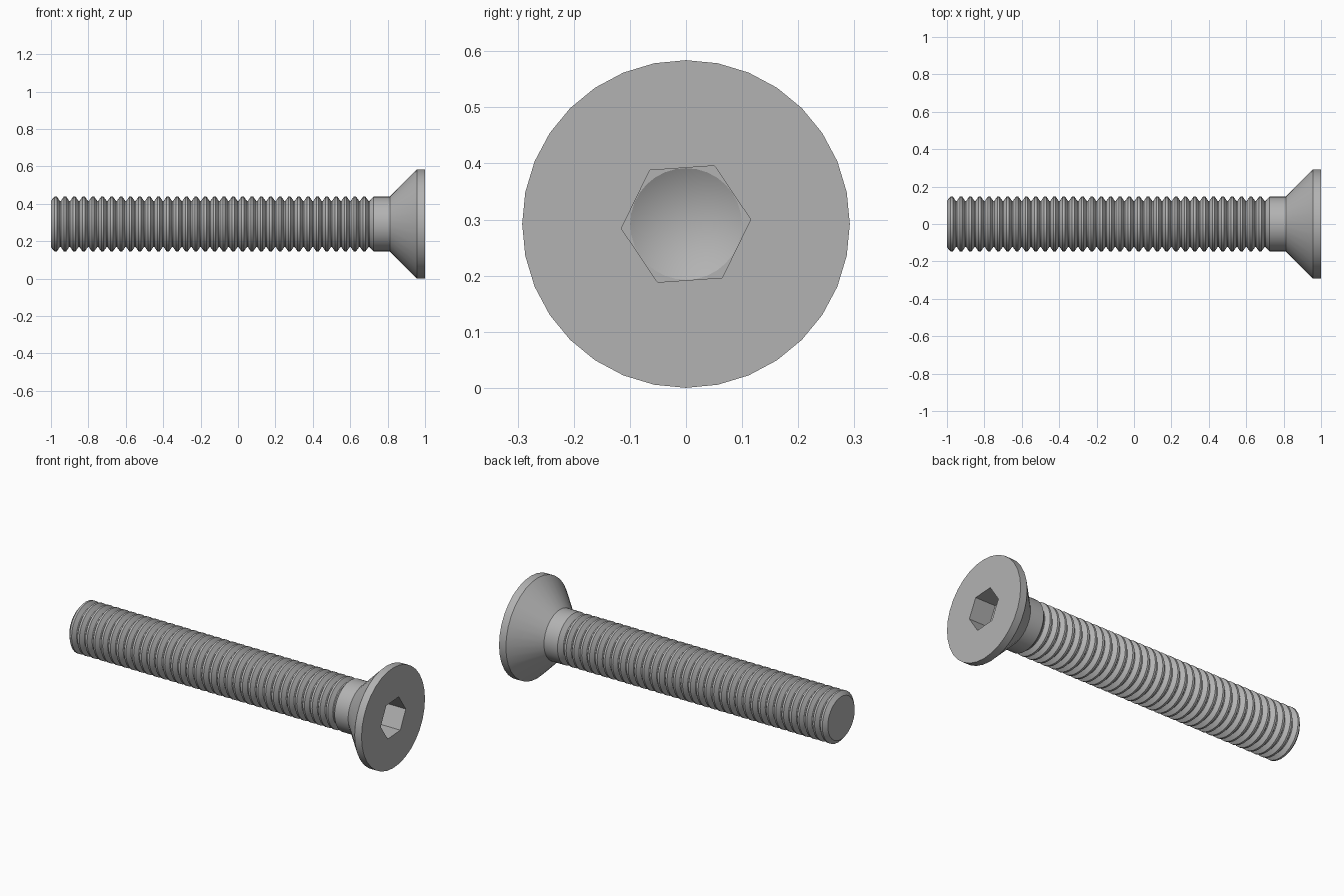
import bpy, bmesh
from math import cos, sin, tau, radians

cube = bpy.data.objects.get("Cube")
if cube:
    bpy.data.objects.remove(cube)

SIDES = 32
AXIS_Z = 0.292
HEAD_R, SHANK_R, ROOT_R = 0.292, 0.147, 0.124
PITCH, TURNS = 0.05, 34

steel = bpy.data.materials.new("grey steel")
steel.use_nodes = True
colour = (0.45, 0.45, 0.45, 1)
steel.diffuse_color = colour
steel.node_tree.nodes["Principled BSDF"].inputs["Base Color"].default_value = colour


def ring(bm, x, r, n=SIDES, turn=0.0):
    """Closed loop of vertices around the screw axis."""
    return [bm.verts.new((x, r * cos(turn + tau * i / n), AXIS_Z + r * sin(turn + tau * i / n)))
            for i in range(n)]


def skin(bm, a, b):
    """Quads between two loops with the same count."""
    n = len(a)
    for i in range(n):
        bm.faces.new((a[i], a[(i + 1) % n], b[(i + 1) % n], b[i]))


def lathe(bm, profile):
    loops = [ring(bm, x, r) for x, r in profile]
    for a, b in zip(loops, loops[1:]):
        skin(bm, a, b)
    return loops


def fill_between(bm, outer, inner):
    """Flat face with a hole, between loops of different counts."""
    edges = []
    for loop in (outer, inner):
        for a, b in zip(loop, loop[1:] + loop[:1]):
            edges.append(bm.edges.get((a, b)) or bm.edges.new((a, b)))
    bmesh.ops.triangle_fill(bm, use_beauty=True, edges=edges)


def finish(bm, name):
    bmesh.ops.recalc_face_normals(bm, faces=bm.faces)
    mesh = bpy.data.meshes.new(name)
    bm.to_mesh(mesh)
    bm.free()
    mesh.materials.append(steel)
    obj = bpy.data.objects.new(name, mesh)
    bpy.context.collection.objects.link(obj)
    bpy.ops.object.select_all(action="DESELECT")
    obj.select_set(True)
    bpy.context.view_layer.objects.active = obj
    bpy.ops.object.shade_smooth_by_angle(angle=radians(25))


# One continuous body: chamfered tip, thread, plain shank, countersunk head
bm = bmesh.new()
profile = [(-1, ROOT_R)]
for k in range(TURNS):
    start = -1 + k * PITCH
    profile += [(start + 0.019, SHANK_R), (start + 0.031, SHANK_R),
                (start + 0.047, ROOT_R), (start + 0.053, ROOT_R)]
profile += [(0.725, SHANK_R), (0.812, SHANK_R), (0.956, HEAD_R), (1, HEAD_R)]
loops = lathe(bm, profile)
bm.faces.new(loops[0])

# Hexagonal drive socket with a drilled conical floor
mouth = ring(bm, 1, 0.1155, 6, radians(4))
floor = ring(bm, 0.87, 0.1155, 6, radians(4))
drill = ring(bm, 0.87, 0.0995)
fill_between(bm, loops[-1], mouth)
skin(bm, mouth, floor)
fill_between(bm, floor, drill)
tip = bm.verts.new((0.815, 0, AXIS_Z))
for a, b in zip(drill, drill[1:] + drill[:1]):
    bm.faces.new((a, b, tip))
finish(bm, "countersunk_screw")
